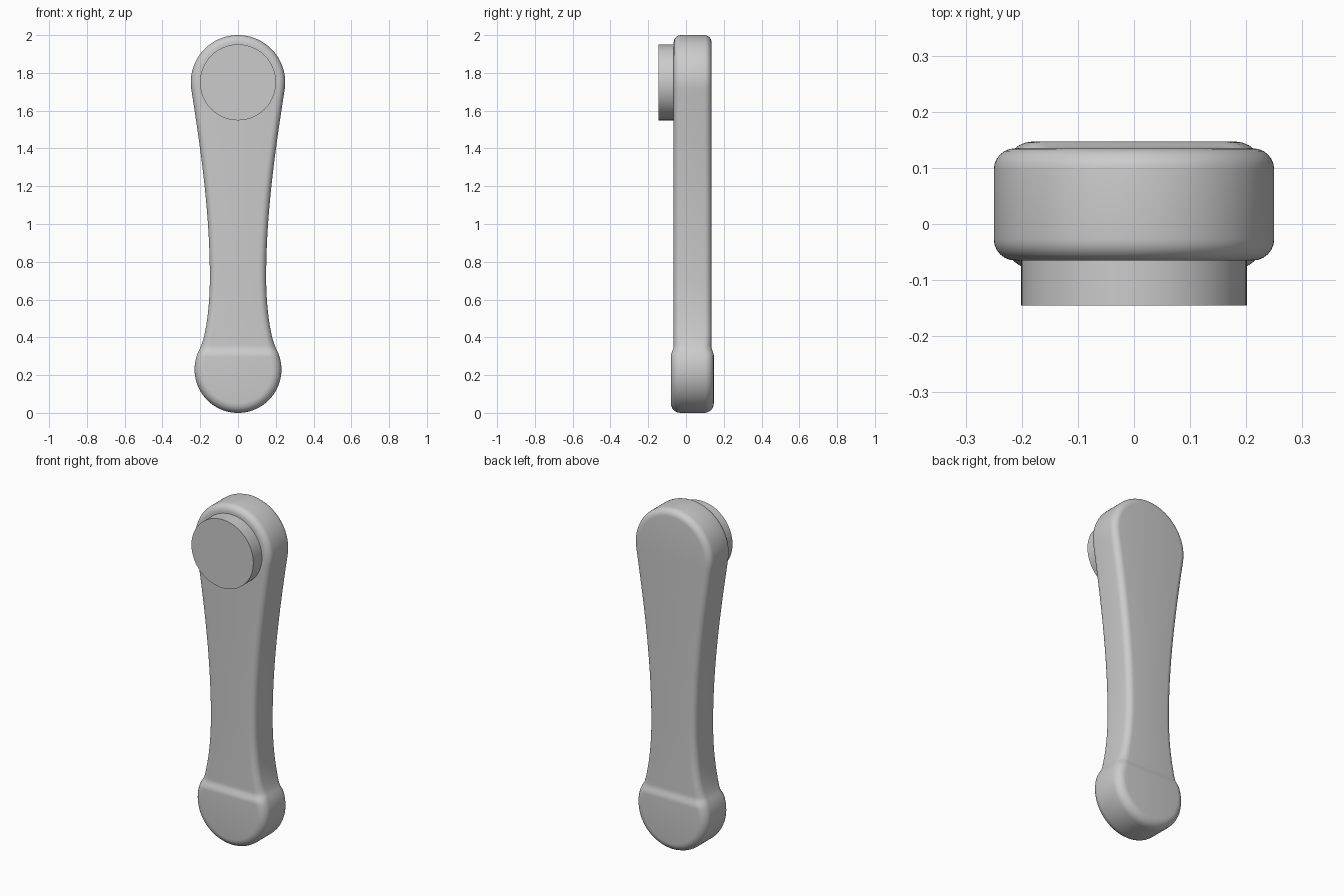
import bpy, bmesh, math
from mathutils import Vector
from mathutils.geometry import interpolate_bezier

cube = bpy.data.objects.get("Cube")
if cube:
    bpy.data.objects.remove(cube, do_unlink=True)

GREY = (0.6, 0.6, 0.6, 1.0)
grey = bpy.data.materials.new("plain grey")
grey.use_nodes = True
grey.diffuse_color = GREY
grey.node_tree.nodes["Principled BSDF"].inputs["Base Color"].default_value = GREY


def finish(obj):
    """Give an object its colour and smooth shading with sharp edges kept."""
    obj.data.materials.clear()
    obj.data.materials.append(grey)
    bpy.ops.object.select_all(action="DESELECT")
    obj.select_set(True)
    bpy.context.view_layer.objects.active = obj
    bpy.ops.object.shade_smooth_by_angle(angle=math.radians(35))


def arc(centre_z, radius, start, end, steps):
    """Arc points; angles are measured from +x towards +z."""
    angles = [start + (end - start) * i / steps for i in range(steps + 1)]
    return [Vector((radius * math.cos(a), 0, centre_z + radius * math.sin(a))) for a in angles]


def bezier(points, steps):
    return interpolate_bezier(*[Vector((x, 0, z)) for x, z in points], steps)


def blend(z, low, high):
    """One below low, zero above high."""
    return min(1, max(0, (high - z) / (high - low)))


# Right half of the arm outline, from the top to the bottom
top_end = math.asin(-0.04 / 0.25)
bulb_start = math.asin(0.11 / 0.23)
half = arc(1.75, 0.25, math.pi / 2, top_end, 28)
join = half[-1]
half += bezier([(join.x, join.z), (0.198, 1.40), (0.149, 1.06), (0.149, 0.72)], 25)[1:]
bulb = arc(0.23, 0.23, bulb_start, -math.pi / 2, 36)
half += bezier([(0.149, 0.72), (0.149, 0.55), (0.172, 0.40), (bulb[0].x, bulb[0].z)], 24)[1:]
half += bulb[1:]
last = len(half) - 1

# Outward normals along the outline
normals = []
for i, p in enumerate(half):
    if i in (0, last):
        normals.append(Vector((0, 0, 1 if i == 0 else -1)))
    else:
        t = half[i + 1] - half[i - 1]
        normals.append(Vector((-t.z, 0, t.x)).normalized())

# Rounded edge profile: (side of the arm, angle around the edge)
STEPS = 6
profile = [(-1, math.pi / 2 * (1 - i / STEPS)) for i in range(STEPS + 1)]
profile += [(1, math.pi / 2 * i / STEPS) for i in range(STEPS + 1)]

# Arm: stacked outline rings, with the lower bulb a little thicker
bm = bmesh.new()
rings = []
for side, angle in profile:
    right = []
    for p, n in zip(half, normals):
        radius = 0.038 + 0.012 * blend(p.z, 0.32, 0.42)
        q = p - n * radius * (1 - math.cos(angle))
        thick = blend(q.z, 0.31, 0.345)
        face = 0.135 + 0.012 * thick if side > 0 else -0.065 - 0.015 * thick
        q.y = face - side * radius * (1 - math.sin(angle))
        right.append(q)
    left = [Vector((-q.x, q.y, q.z)) for q in reversed(right[1:-1])]
    rings.append([bm.verts.new(q) for q in right + left])

count = len(rings[0])
for a, b in zip(rings, rings[1:]):
    for i in range(count):
        j = (i + 1) % count
        bm.faces.new((a[i], a[j], b[j], b[i]))

# Front and back faces: level strips from side to side
for ring in (rings[0], rings[-1]):
    for i in range(last):
        corners = [ring[i], ring[i + 1], ring[-i - 1], ring[-i]]
        bm.faces.new(list(dict.fromkeys(corners)))
bmesh.ops.recalc_face_normals(bm, faces=bm.faces)

mesh = bpy.data.meshes.new("handle_arm")
bm.to_mesh(mesh)
bm.free()
arm = bpy.data.objects.new("handle_arm", mesh)
bpy.context.collection.objects.link(arm)
finish(arm)

# Round pivot boss on the front of the upper end
bpy.ops.mesh.primitive_cylinder_add(vertices=96, radius=0.201, depth=0.085,
                                    location=(0, -0.1025, 1.75),
                                    rotation=(math.pi / 2, 0, 0))
boss = bpy.context.object
boss.name = "pivot_boss"
finish(boss)
